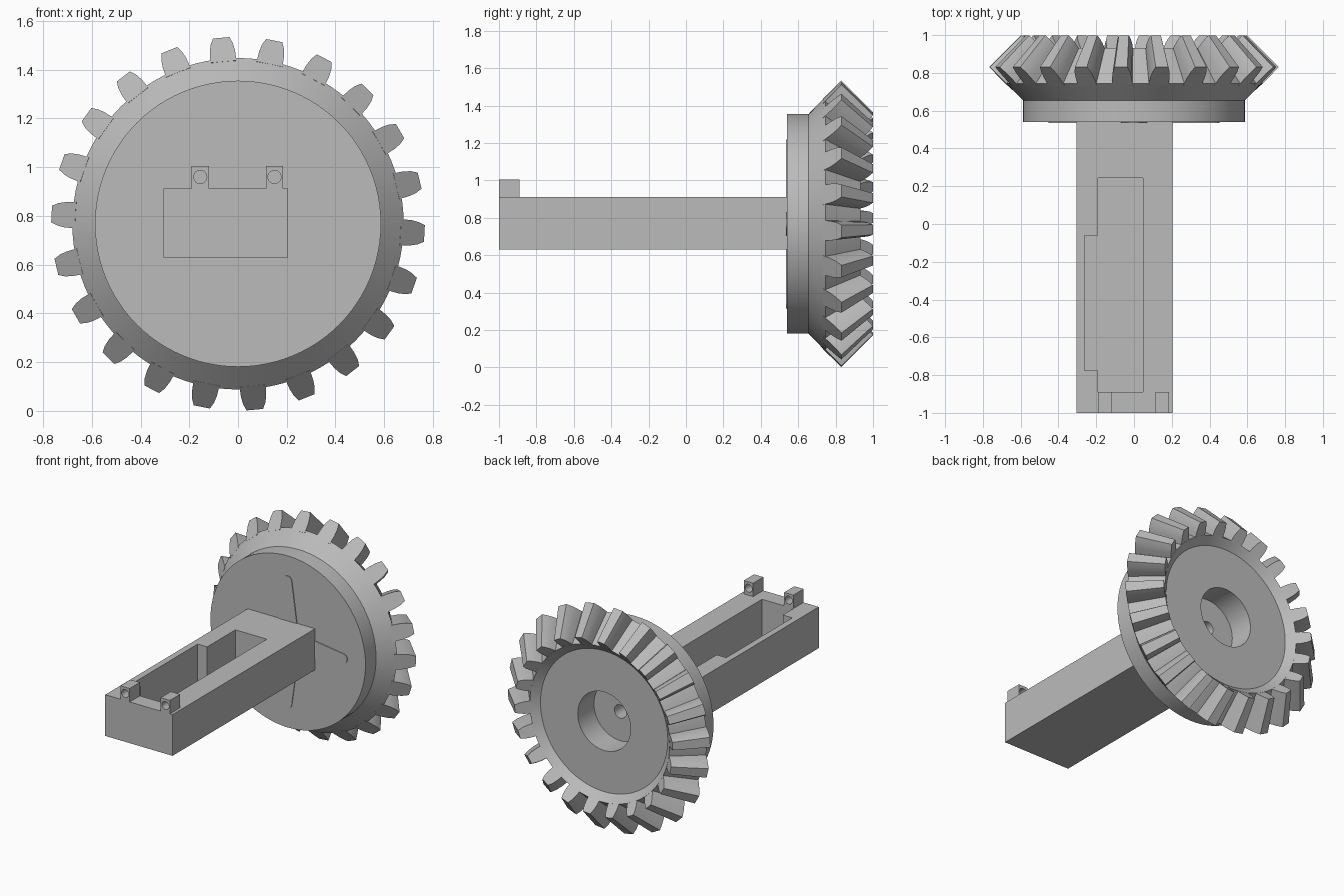
import bpy, bmesh, math
from mathutils import Matrix, Vector

if "Cube" in bpy.data.objects:
    bpy.data.objects.remove(bpy.data.objects["Cube"])

grey = bpy.data.materials.new("plain grey")
grey.use_nodes = True
COLOUR = (0.5, 0.5, 0.5, 1)
grey.diffuse_color = COLOUR
grey.node_tree.nodes["Principled BSDF"].inputs["Base Color"].default_value = COLOUR

AXIS_Z = 0.768      # height of the gear axis
APEX_Y = 1.595      # where the tooth cones meet
TEETH = 22


def finish(name, bm, smooth=False):
    bmesh.ops.recalc_face_normals(bm, faces=bm.faces)
    mesh = bpy.data.meshes.new(name)
    bm.to_mesh(mesh)
    bm.free()
    mesh.materials.append(grey)
    obj = bpy.data.objects.new(name, mesh)
    bpy.context.collection.objects.link(obj)
    if smooth:
        bpy.ops.object.select_all(action="DESELECT")
        obj.select_set(True)
        bpy.context.view_layer.objects.active = obj
        bpy.ops.object.shade_smooth_by_angle(angle=math.radians(30))
    return obj


def prism(name, outline, offset):
    """Extrude a flat outline by an offset."""
    bm = bmesh.new()
    face = bm.faces.new([bm.verts.new(p) for p in outline])
    new = bmesh.ops.extrude_face_region(bm, geom=[face])["geom"]
    bmesh.ops.translate(bm, vec=offset, verts=[v for v in new if isinstance(v, bmesh.types.BMVert)])
    return finish(name, bm)


def box(name, x0, x1, y0, y1, z0, z1):
    outline = [(x0, y0, z0), (x1, y0, z0), (x1, y1, z0), (x0, y1, z0)]
    return prism(name, outline, (0, 0, z1 - z0))


def cut(obj, cutter):
    cutter.hide_render = True
    mod = obj.modifiers.new("cut", "BOOLEAN")
    mod.operation = "DIFFERENCE"
    mod.solver = "EXACT"
    mod.object = cutter
    bpy.context.view_layer.objects.active = obj
    bpy.ops.object.modifier_apply(modifier=mod.name)
    bpy.data.objects.remove(cutter)


# Gear blank: hub, back cone, root cone, dished face, bore and screw hole
profile = [(0, 0.54), (0.587, 0.54), (0.587, 0.655), (0.68, 0.745), (0.53, 0.932),
           (0.482, 0.885), (0.2, 0.885), (0.2, 0.71), (0.045, 0.71), (0.045, 0.6), (0, 0.6)]
bm = bmesh.new()
verts = [bm.verts.new((r, y, AXIS_Z)) for r, y in profile]
edges = [bm.edges.new(pair) for pair in zip(verts, verts[1:])]
bmesh.ops.spin(bm, geom=verts + edges, cent=(0, 0, AXIS_Z), axis=(0, 1, 0),
               angle=math.tau, steps=96, use_duplicate=False)
bmesh.ops.remove_doubles(bm, verts=bm.verts, dist=1e-4)
finish("gear_blank", bm, smooth=True)

# Bevel teeth: one section, scaled toward the apex, repeated round the axis
half = [(-0.012, 0.054), (0.03, 0.052), (0.06, 0.046), (0.086, 0.034)]
section = [(t, -w) for t, w in half] + [(t, w) for t, w in reversed(half)]
apex = Vector((0, APEX_Y, 0))
bm = bmesh.new()
for i in range(TEETH):
    turn = Matrix.Rotation(math.radians(3) + math.tau * i / TEETH, 4, "Y")
    rings = []
    for scale in (1, 0.78):
        points = [Vector((0.68 + t, 0.745 + t, w)) for t, w in section]
        points = [turn @ (apex + (p - apex) * scale) + Vector((0, 0, AXIS_Z)) for p in points]
        rings.append([bm.verts.new(p) for p in points])
    outer, inner = rings
    bm.faces.new(outer)
    bm.faces.new(inner)
    n = len(outer)
    for j in range(n):
        k = (j + 1) % n
        bm.faces.new((outer[j], outer[k], inner[k], inner[j]))
finish("gear_teeth", bm, smooth=True)

# Thin four-armed plate on the front of the hub
for i in range(4):
    turn = Matrix.Rotation(math.tau * i / 4, 4, "Y")
    tip = [(0.42 + 0.032 * math.cos(a), 0.032 * math.sin(a))
           for a in (math.pi * (s / 8 - 0.5) for s in range(9))]
    outline = [(0, -0.09)] + tip + [(0, 0.09)]
    points = [turn @ Vector((r, 0.535, w)) + Vector((0, 0, AXIS_Z)) for r, w in outline]
    prism("horn_arm", points, (0, 0.007, 0))

# Arm with a stepped pocket open at the top
arm = box("arm", -0.305, 0.205, -1, 0.541, 0.63, 0.912)
pocket = [(-0.19, -0.89), (0.048, -0.89), (0.048, 0.243), (-0.19, 0.243),
          (-0.19, -0.062), (-0.262, -0.062), (-0.262, -0.775), (-0.19, -0.775)]
cut(arm, prism("pocket_cutter", [(x, y, 0.66) for x, y in pocket], (0, 0, 0.4)))

# Two drilled lugs on the front end
for side, x in (("right", -0.155), ("left", 0.15)):
    lug = box(side + "_lug", x - 0.035, x + 0.035, -1, -0.89, 0.905, 1.004)
    ring = [(x + 0.027 * math.cos(a), -1.1, 0.96 + 0.027 * math.sin(a))
            for a in (math.tau * s / 24 for s in range(24))]
    cut(lug, prism("hole_cutter", ring, (0, 0.4, 0)))
